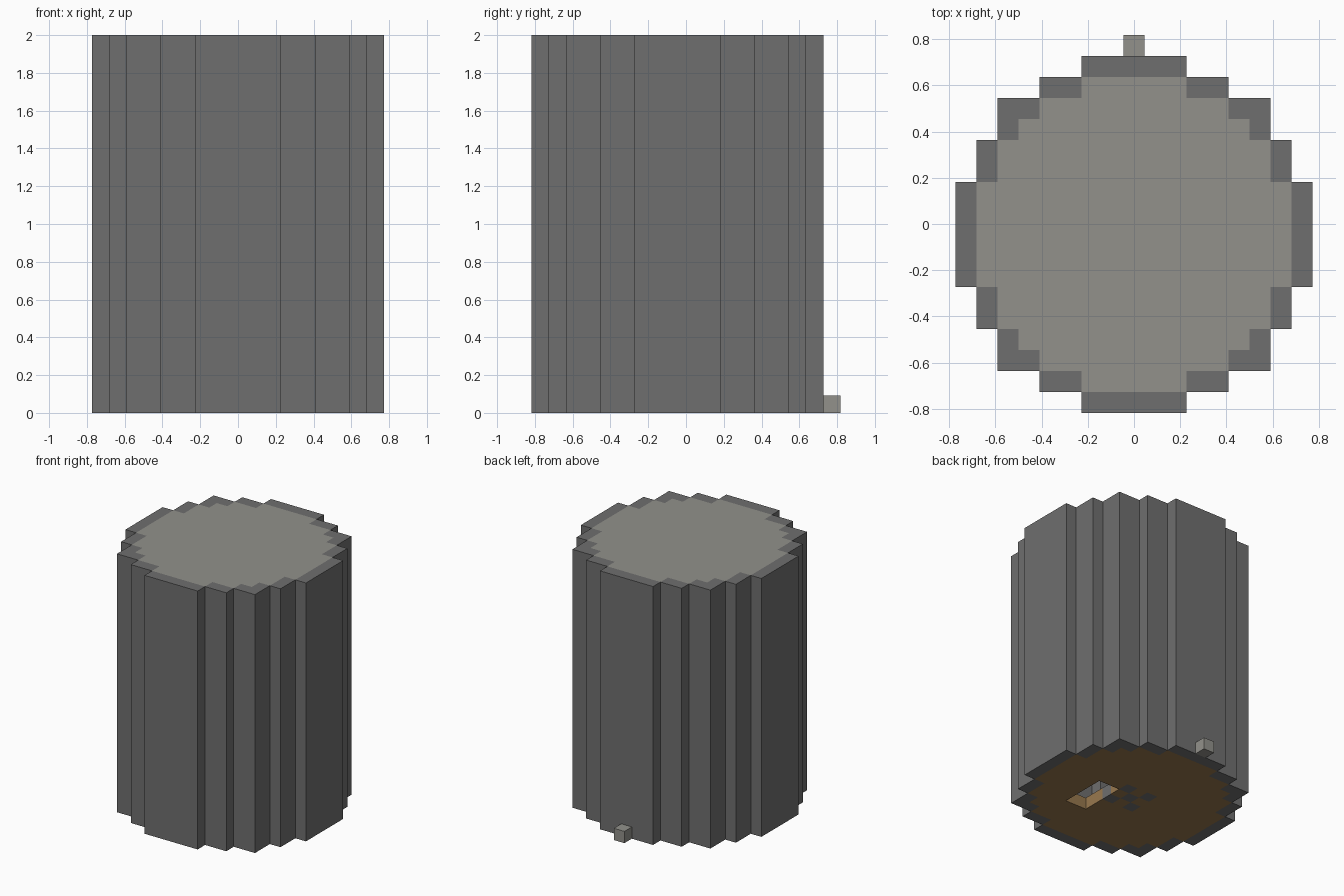
import bpy
import bmesh
from mathutils import Vector

U = 2 / 22                      # size of one block
LEVELS = (0, 1, 21, 22)         # floor, shaft and lid heights, in blocks

default = bpy.data.objects.get("Cube")
if default:
    bpy.data.objects.remove(default, do_unlink=True)


def make_material(name, rgb):
    mat = bpy.data.materials.new(name)
    mat.use_nodes = True
    linear = [((c / 255 + 0.055) / 1.055) ** 2.4 for c in rgb] + [1]
    mat.diffuse_color = linear
    mat.node_tree.nodes["Principled BSDF"].inputs["Base Color"].default_value = linear
    return mat


DARK, PALE, WOOD = range(3)
materials = [make_material("dark stone", (111, 111, 111)),
             make_material("pale stone", (146, 145, 139)),
             make_material("wood planks", (152, 120, 78))]


def disc(half_widths):
    """Stepped disc of unit cells from half widths, listed from middle row outward."""
    return {(x, y) for y in range(1 - len(half_widths), len(half_widths))
            for x in range(-half_widths[abs(y)], half_widths[abs(y)] + 1)}


def build_blocks(name, blocks, levels, y_offset):
    """Turn {(x, y, layer): material} into one mesh of the exposed faces only."""
    bm = bmesh.new()
    corners = ((-1, -1), (1, -1), (1, 1), (-1, 1))
    for cell, mat in blocks.items():
        for axis in range(3):
            for side in (-1, 1):
                near = list(cell)
                near[axis] += side
                if tuple(near) in blocks:
                    continue
                points = []
                for a, b in corners[::side]:
                    d = [0, 0, 0]
                    d[axis], d[(axis + 1) % 3], d[(axis + 2) % 3] = side, a, b
                    z = levels[cell[2] + (d[2] > 0)]
                    points.append(Vector((cell[0] + d[0] / 2,
                                          cell[1] + d[1] / 2 + y_offset, z)) * U)
                face = bm.faces.new([bm.verts.new(p) for p in points])
                face.material_index = mat
    # Weld the faces and merge flat areas of one colour
    bmesh.ops.remove_doubles(bm, verts=bm.verts, dist=U / 100)
    bmesh.ops.dissolve_limit(bm, angle_limit=0.01, verts=bm.verts,
                             edges=bm.edges, delimit={'MATERIAL'})
    mesh = bpy.data.meshes.new(name)
    bm.to_mesh(mesh)
    bm.free()
    for mat in materials:
        mesh.materials.append(mat)
    obj = bpy.data.objects.new(name, mesh)
    bpy.context.collection.objects.link(obj)


outer = disc((8, 8, 8, 7, 7, 6, 6, 4, 2))
inner = disc((7, 7, 7, 6, 6, 5, 4, 2))
hatch = {(x, y) for x in (2, 3) for y in range(-3, 1)}
cross = {(x, y) for x in (-1, 0, 1) for y in (-1, 0, 1) if abs(x) == abs(y)}

# Hollow tower: stone shell, plank floor with a hatch and stone cross, pale lid
tower = {}
for x, y in outer:
    inside = (x, y) in inner
    if (x, y) not in hatch:
        tower[x, y, 0] = WOOD if inside and (x, y) not in cross else DARK
    if not inside:
        tower[x, y, 1] = DARK
    tower[x, y, 2] = PALE if inside else DARK
build_blocks("tower", tower, LEVELS, -0.5)

# Single block at the foot of the rear wall
build_blocks("rear_block", {(0, 9, 0): PALE}, (0, 1), -0.5)
